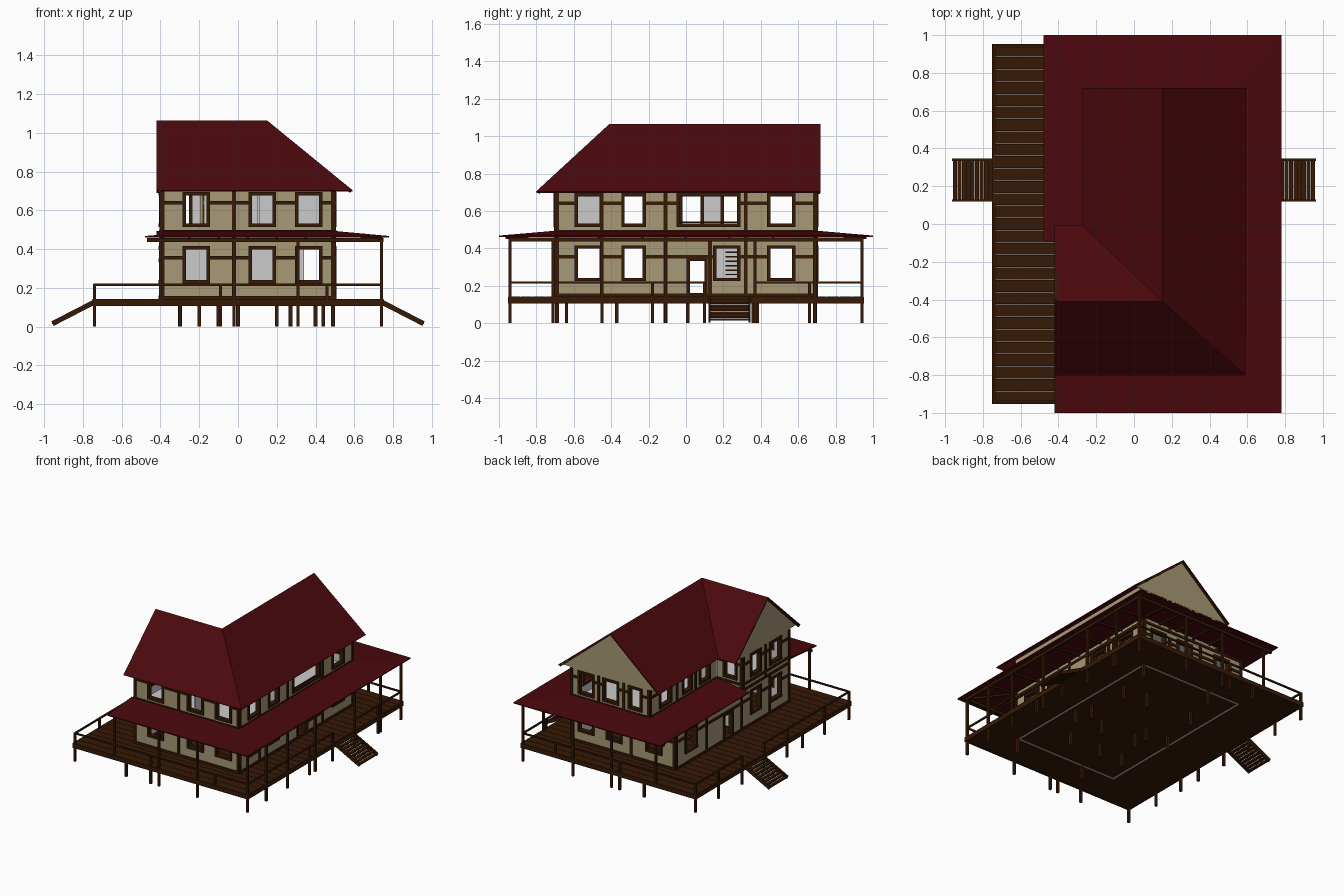
import bpy, bmesh
from mathutils import Vector, Matrix

if "Cube" in bpy.data.objects:
    bpy.data.objects.remove(bpy.data.objects["Cube"])


def material(name, rgb):
    m = bpy.data.materials.new(name)
    m.diffuse_color = (*rgb, 1)
    m.use_nodes = True
    m.node_tree.nodes["Principled BSDF"].inputs["Base Color"].default_value = m.diffuse_color
    return m


RED = material("roof_red", (0.07, 0.0025, 0.004))
BEIGE = material("plaster", (0.39, 0.32, 0.18))
BROWN = material("timber", (0.038, 0.010, 0.002))


def finish(name, bm, mat, thick=0):
    bmesh.ops.recalc_face_normals(bm, faces=bm.faces)
    me = bpy.data.meshes.new(name)
    bm.to_mesh(me)
    bm.free()
    ob = bpy.data.objects.new(name, me)
    bpy.context.collection.objects.link(ob)
    if mat:
        me.materials.append(mat)
    if thick:
        s = ob.modifiers.new("thickness", 'SOLIDIFY')
        s.thickness, s.offset = thick, 0
    return ob


def boxes(name, items, mat, beams=()):
    """items: (x0, x1, y0, y1, z0, z1); beams: (start, end, width, height)"""
    bm = bmesh.new()
    for x0, x1, y0, y1, z0, z1 in items:
        M = Matrix.Translation(((x0 + x1) / 2, (y0 + y1) / 2, (z0 + z1) / 2))
        bmesh.ops.create_cube(bm, size=1, matrix=M @ Matrix.Diagonal(
            (abs(x1 - x0), abs(y1 - y0), abs(z1 - z0), 1)))
    for p, q, w, h in beams:
        p, q = Vector(p), Vector(q)
        d = q - p
        M = Matrix.Translation((p + q) / 2) @ d.to_track_quat('X', 'Z').to_matrix().to_4x4()
        bmesh.ops.create_cube(bm, size=1, matrix=M @ Matrix.Diagonal((d.length, w, h, 1)))
    return finish(name, bm, mat)


def polys(name, faces, mat, thick):
    bm = bmesh.new()
    for f in faces:
        bm.faces.new([bm.verts.new(p) for p in f])
    bmesh.ops.remove_doubles(bm, verts=bm.verts, dist=1e-4)
    return finish(name, bm, mat, thick)


def wall(name, along, c, out, u0, u1, z0, z1, holes, studs, belts):
    """Plaster sheet with openings, grey lining, window frames and timbering."""
    def P(u, d, z):
        return (u, c + out * d, z) if along == 'x' else (c + out * d, u, z)

    def B(ua, ub, da, db, za, zb):
        a, b = P(ua, da, za), P(ub, db, zb)
        return a[0], b[0], a[1], b[1], a[2], b[2]

    def sheet(part, d, mat, inset, low):
        us = sorted({u0 + inset, u1 - inset, *[v for h in holes for v in h[:2]]})
        zs = sorted({low, z1, *[max(v, low) for h in holes for v in h[2:]]})
        quads = []
        for a, b in zip(us, us[1:]):
            for e, f in zip(zs, zs[1:]):
                m, n = (a + b) / 2, (e + f) / 2
                if not any(h[0] < m < h[1] and h[2] < n < h[3] for h in holes):
                    quads.append([P(a, d, e), P(b, d, e), P(b, d, f), P(a, d, f)])
        polys(part, quads, mat, 0.01)

    sheet(name, -0.006, BEIGE, 0, z0)
    sheet(name + "_lining", -0.018, None, 0.013, 0.106 if z0 < 0.2 else z0)
    t, w = [], 0.012
    for a, b, e, f in holes:
        t += [B(a - w / 2, a + w, -0.026, 0.008, e, f), B(b - w, b + w / 2, -0.026, 0.008, e, f),
              B(a - w / 2, b + w / 2, -0.026, 0.009, f - w, f + w / 2),
              B(a - w / 2, b + w / 2, -0.026, 0.009, e - w / 2, e + w)]
    for s in studs:
        t.append(B(s - 0.01, s + 0.01, -0.002, 0.006, z0, min(z1, 0.7)))
    for z in belts:
        start = u0
        for h in sorted(h for h in holes if h[2] < z < h[3]) + [(u1, u1)]:
            if h[0] > start:
                t.append(B(start, h[0], -0.002, 0.007, z - 0.009, z + 0.009))
            start = h[1]
    boxes(name + "_timbers", t, BROWN)


# Openings
LO, HI = (0.23, 0.41), (0.52, 0.69)
front_u = [(-0.28, -0.15), (0.06, 0.19), (0.30, 0.43)]
side_u = [(-0.59, -0.45), (-0.34, -0.22), (0.44, 0.58)]
wins = lambda us, z: [(*u, *z) for u in us]
fs, ss = [-0.39, -0.02, 0.49], [-0.69, -0.45, -0.11, 0.32, 0.69]
lb, ub = [0.15, 0.355, 0.447], [0.49, 0.64]

# Lower storey: full rectangle
wall("lower_front_wall", 'x', -0.70, -1, -0.40, 0.50, 0.14, 0.457, wins(front_u, LO), fs, lb)
wall("lower_back_wall", 'x', 0.70, 1, -0.40, 0.50, 0.14, 0.457, wins(front_u, LO), fs, lb)
wall("lower_right_wall", 'y', 0.50, 1, -0.70, 0.70, 0.14, 0.457,
     wins(side_u + [(0.15, 0.285)], LO) + [(0.01, 0.11, 0.15, 0.345)], ss + [0.128], lb)
wall("lower_left_wall", 'y', -0.40, -1, -0.70, 0.70, 0.14, 0.457,
     wins(side_u, LO) + [(0.0, 0.11, 0.15, 0.345)], ss, lb)

# Upper storey: L-shaped
wall("upper_front_wall", 'x', -0.70, -1, -0.40, 0.50, 0.457, 0.75, wins(front_u, HI), fs, ub)
wall("upper_right_wall", 'y', 0.50, 1, -0.70, 0.70, 0.457, 0.75,
     wins(side_u + [(-0.045, 0.285)], HI), ss, ub)
wall("upper_back_wall", 'x', 0.70, 1, -0.18, 0.50, 0.457, 0.75,
     wins([(-0.11, 0.0), (0.09, 0.22), (0.30, 0.43)], HI), [-0.17, 0.045, 0.26, 0.49], ub)
wall("upper_inner_wall", 'y', -0.18, -1, -0.12, 0.70, 0.457, 0.75,
     wins([(-0.03, 0.09), (0.19, 0.30), (0.44, 0.58)], HI), [0.14, 0.37, 0.69], ub)
wall("wing_back_wall", 'x', -0.12, 1, -0.40, -0.18, 0.457, 0.75,
     wins([(-0.35, -0.24)], HI), [-0.39], ub)
wall("wing_left_wall", 'y', -0.40, -1, -0.70, -0.12, 0.457, 0.75,
     wins(side_u[:2], HI), [-0.69, -0.40, -0.13], ub)

# Interior floor, partitions and stairs
boxes("upper_floor", [(-0.38, 0.48, -0.68, 0.68, 0.445, 0.455)], None)
boxes("partitions", [(-0.17, 0.48, -0.125, -0.113, 0.455, 0.75), (0.10, 0.112, -0.68, -0.42, 0.455, 0.75),
                     (-0.38, 0.34, -0.125, -0.113, 0.14, 0.445)], None)
boxes("balcony_rail", [(0.49, 0.50, -0.04, 0.28, 0.535, 0.543)], BROWN)
boxes("inner_stairs", [(-0.2 + 0.03 * i, -0.16 + 0.03 * i, 0.21, 0.29, 0.16 + 0.024 * i, 0.167 + 0.024 * i)
                       for i in range(12)], BROWN)

# Main roof: two gabled wings meeting in a hip and a valley
E, T, XR, YR = 0.70, 1.06, 0.15, -0.41
R, BK, W = (XR, YR, T), (XR, 0.72, T), (-0.42, YR, T)
H, V = (0.59, -0.80, E), (-0.27, -0.01, E)
rb, lbk, fl, bl = (0.59, 0.72, E), (-0.27, 0.72, E), (-0.42, -0.80, E), (-0.42, -0.01, E)
polys("main_roof", [[R, H, rb, BK], [R, BK, lbk, V], [R, V, bl, W], [R, W, fl, H]], RED, 0.008)
polys("gable_panels", [[(-0.255, 0.695, 0.705), (0.575, 0.695, 0.705), (XR, 0.695, 1.05)],
                       [(-0.395, -0.785, 0.705), (-0.395, -0.03, 0.705), (-0.395, YR, 1.05)]], BEIGE, 0.01)
drop = lambda p: (p[0] * 0.985, p[1] * 0.985, p[2] - 0.006)
boxes("barge_boards", [], BROWN, [(drop(a), drop(b), 0.012, 0.01)
                                  for a, b in [(BK, rb), (BK, lbk), (W, fl), (W, bl)]])

# Wrap-around porch roof
outer = [(-0.42, -1), (0.78, -1), (0.78, 1), (-0.48, 1), (-0.48, -0.09)]
inner = [(-0.42, -0.70), (0.50, -0.70), (0.50, 0.70), (-0.18, 0.70), (-0.18, -0.11)]
polys("porch_roof", [[(*outer[i], 0.464), (*outer[i + 1], 0.464), (*inner[i + 1], 0.49), (*inner[i], 0.49)]
                     for i in range(4)], RED, 0.008)
raf = []
for i in range(7):
    x, y = -0.40 + 0.15 * i, -0.70 + 0.233 * i
    raf += [((x, s * 0.70, 0.477), (x, s * 0.96, 0.456), 0.012, 0.012)
            for s in (-1, 1) if s < 0 or x > -0.2]
    raf.append(((0.50, y, 0.477), (0.74, y, 0.456), 0.012, 0.012))
raf += [((0.50, s * 0.70, 0.477), (0.74, s * 0.96, 0.456), 0.014, 0.012) for s in (-1, 1)]
boxes("porch_rafters", [(0.73, 0.75, -0.95, 0.95, 0.437, 0.457),
                        (-0.42, 0.75, -0.95, -0.93, 0.437, 0.457),
                        (-0.47, 0.75, 0.93, 0.95, 0.437, 0.457)], BROWN, raf)


def post(x, y, z0, z1, r=0.008):
    return (x - r, x + r, y - r, y + r, z0, z1)


# Posts, legs and railing
posts = [post(x, s * 0.94, 0, 0.45) for x in (-0.02, 0.31, 0.74) for s in (-1, 1)]
posts += [post(-0.40, s * 0.94, 0.11, 0.45) for s in (-1, 1)]
posts += [post(0.74, y, 0, 0.45) for y in (-0.71, -0.45, -0.11, 0.37, 0.69)]
boxes("porch_posts", posts, BROWN)
legs = [post(x, s * 0.94, 0, 0.22) for x in (-0.74, -0.09) for s in (-1, 1)]
legs += [post(0.46, s * 0.94, 0.11, 0.22) for s in (-1, 1)]
legs += [post(-0.30, s * 0.94, 0, 0.12) for s in (-1, 1)]
legs += [post(s * 0.74, y, 0, 0.22) for y in (-0.18, 0.10, 0.37, 0.66) for s in (-1, 1)]
legs += [post(-0.74, -0.37, 0, 0.12), post(-0.74, -0.64, 0, 0.22)]
boxes("railing_posts", legs, BROWN)
rails = [(-0.74, 0.74, s * 0.94 - 0.006, s * 0.94 + 0.006, 0.211, 0.222) for s in (-1, 1)]
rails += [(s * 0.74 - 0.006, s * 0.74 + 0.006, a, b, 0.211, 0.222)
          for s in (-1, 1) for a, b in [(-0.94, 0.10), (0.37, 0.94)]]
boxes("railing", rails, BROWN)
piers = [(-0.20, -0.37), (-0.10, -0.11), (-0.10, 0.01), (-0.30, 0.01), (0.20, -0.11), (0.20, 0.38), (0.27, -0.37),
         (0.40, 0.01), (0.44, -0.11), (0.40, 0.36), (-0.20, 0.38), (0.0, -0.37), (0.49, -0.69), (0.49, 0.69),
         (-0.10, -0.69), (-0.10, 0.69)]
boxes("foundation_piers", [post(x, y, 0, 0.113, 0.01) for x, y in piers], BROWN)

# Deck
n, pw = 29, 1.9 / 29
boxes("deck_planks", [(-0.75, 0.75, -0.95 + pw * i + 0.0015, -0.95 + pw * (i + 1) - 0.0015, 0.13, 0.142)
                      for i in range(n)], BROWN)
boxes("deck_underlay", [(-0.745, 0.745, -0.945, 0.945, 0.126, 0.128)], None)
boxes("deck_base", [(-0.74, 0.74, -0.94, 0.94, 0.11, 0.125)]
      + [(-0.753, 0.753, s * 0.953, s * 0.94, 0.106, 0.141) for s in (-1, 1)]
      + [(s * 0.753, s * 0.74, -0.94, 0.94, 0.106, 0.141) for s in (-1, 1)], BROWN)

# Entrance steps on both sides
for s, side in ((1, "right"), (-1, "left")):
    strings = [((s * 0.745, y, 0.125), (s * 0.957, y, 0.016), 0.012, 0.026) for y in (0.125, 0.34)]
    treads = [(s * (0.75 + 0.0233 * i), s * (0.772 + 0.0233 * i), 0.12, 0.345,
               0.114 - 0.0125 * i, 0.1255 - 0.0125 * i) for i in range(9)]
    boxes(side + "_steps", treads, BROWN, strings)
